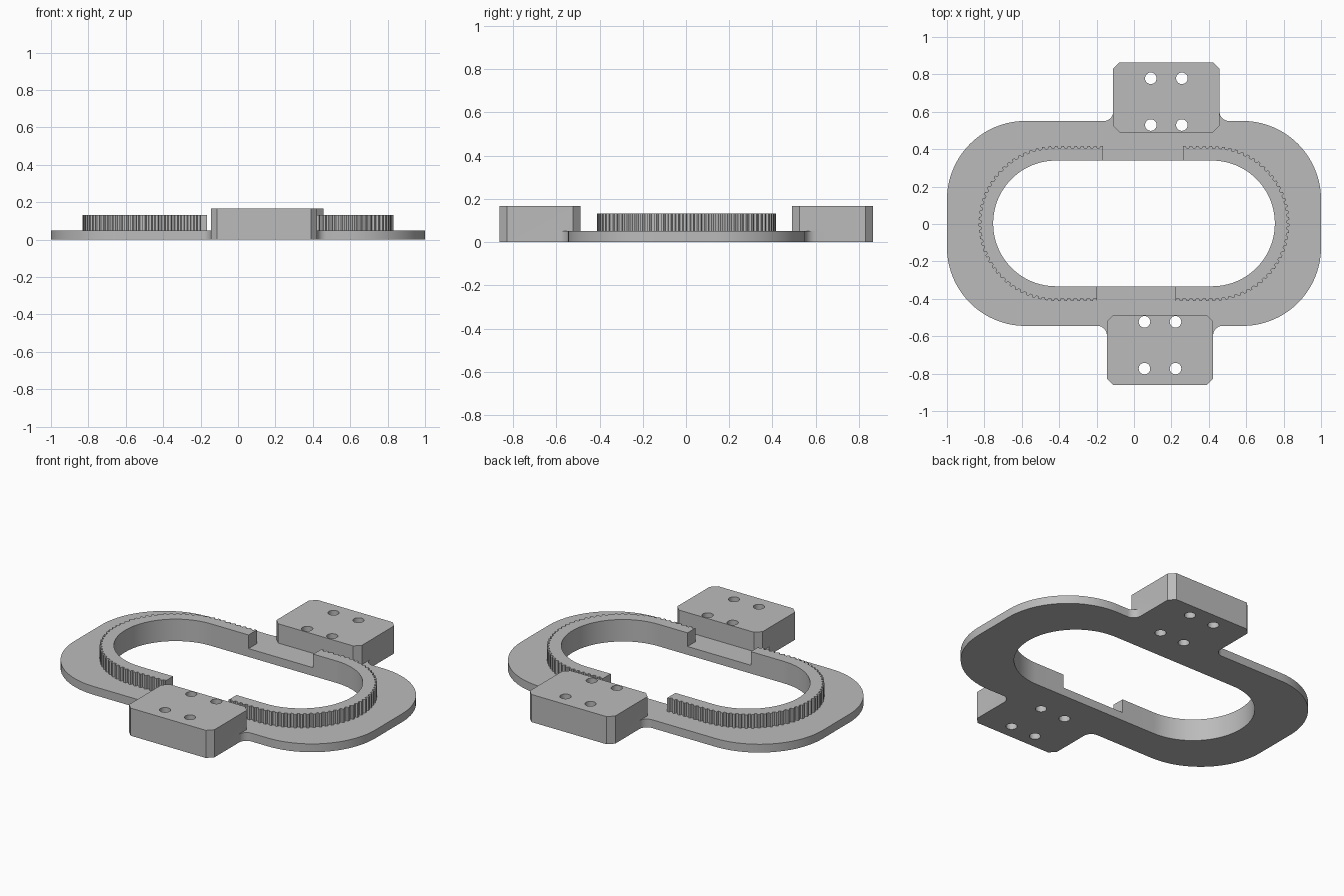
import bpy, bmesh
from math import pi, sin, cos, radians

if "Cube" in bpy.data.objects:
    bpy.data.objects.remove(bpy.data.objects["Cube"])

PLATE_Z, RAIL_Z, BLOCK_Z = 0.05, 0.132, 0.166
MID_Y = 0.003                       # slight offset of the oval from centre
END_X = 0.417                       # centres of the rounded ends
HOLE_R = 0.336

grey = bpy.data.materials.new("plain grey")
grey.use_nodes = True
colour = (0.5, 0.5, 0.5, 1)
grey.diffuse_color = colour
grey.node_tree.nodes["Principled BSDF"].inputs["Base Color"].default_value = colour


def prism(name, outline, z0, z1):
    """Extrude a closed 2D outline into a solid."""
    bm = bmesh.new()
    face = bm.faces.new([bm.verts.new((x, y, z0)) for x, y in outline])
    top = bmesh.ops.extrude_face_region(bm, geom=[face])["geom"]
    verts = [v for v in top if isinstance(v, bmesh.types.BMVert)]
    bmesh.ops.translate(bm, verts=verts, vec=(0, 0, z1 - z0))
    bmesh.ops.recalc_face_normals(bm, faces=bm.faces)
    mesh = bpy.data.meshes.new(name)
    bm.to_mesh(mesh)
    bm.free()
    mesh.materials.append(grey)
    ob = bpy.data.objects.new(name, mesh)
    bpy.context.collection.objects.link(ob)
    return ob


def arc(cx, cy, r, a0, a1, n):
    steps = [radians(a0 + (a1 - a0) * i / n) for i in range(n + 1)]
    return [(cx + r * cos(a), cy + r * sin(a)) for a in steps]


def rounded_box(hx, hy, r, n, cx=0, cy=0):
    pts = []
    for sx, sy, a in ((1, 1, 0), (-1, 1, 90), (-1, -1, 180), (1, -1, 270)):
        pts += arc(cx + sx * (hx - r), cy + sy * (hy - r), r, a, a + 90, n)
    return pts


def combine(body, tool, operation):
    """Apply a boolean to the body and discard the tool."""
    mod = body.modifiers.new(tool.name, "BOOLEAN")
    mod.operation, mod.solver, mod.object = operation, "EXACT", tool
    bpy.context.view_layer.objects.active = body
    bpy.ops.object.modifier_apply(modifier=mod.name)
    bpy.data.objects.remove(tool)


def rail_outline(side, x_top, x_bottom, r=0.414, depth=0.012, pitch=0.035):
    """Toothed outer edge, from the top end round to the bottom end."""
    a, b = END_X - x_top, END_X - x_bottom
    total = a + pi * r + b

    def point(s, rad):
        if s < a:
            x, y = x_top + s, rad
        elif s < a + pi * r:
            t = pi / 2 - (s - a) / r
            x, y = END_X + rad * cos(t), rad * sin(t)
        else:
            x, y = END_X - (s - a - pi * r), -rad
        return side * x, y + MID_Y

    count = round(total / pitch)
    pts = []
    for i in range(count):
        for frac, rad in ((0, r), (0.35, r), (0.5, r - depth), (0.85, r - depth)):
            pts.append(point((i + frac) * total / count, rad))
    pts.append(point(total, r))
    return pts + [(side * x_bottom, -0.2), (side * x_top, 0.2)]


# Base plate
body = prism("track_base", rounded_box(1, 0.548, 0.42, 20, 0, MID_Y), 0, PLATE_Z)
edge, flare = 0.548, 0.05

# Two mounting blocks with chamfered corners, and their filleted roots
for name, sy, cx in (("back", 1, 0.173), ("front", -1, 0.139)):
    y_edge = sy * edge + MID_Y
    half = 0.284
    root = arc(cx + half + flare, y_edge + sy * flare, flare, -90 * sy, -180 * sy, 8)
    root = [(cx + half + flare, y_edge - sy * flare)] + root
    root += [(2 * cx - x, y) for x, y in reversed(root)]
    combine(body, prism(name + "_block_root", root, 0, PLATE_Z), "UNION")
    block = rounded_box(half, 0.187, 0.034, 1, cx, sy * 0.676 + MID_Y / 2)
    combine(body, prism(name + "_block", block, 0, BLOCK_Z), "UNION")

# Toothed rails
for name, side, top, bottom in (("left", 1, 0.263, 0.223), ("right", -1, 0.167, 0.198)):
    rail = prism(name + "_rail", rail_outline(side, top, bottom), 0.02, RAIL_Z)
    combine(body, rail, "UNION")

# Central opening
opening = rounded_box(END_X + HOLE_R, HOLE_R, HOLE_R - 0.0005, 24, 0, MID_Y)
combine(body, prism("opening", opening, -0.1, 0.3), "DIFFERENCE")

# Four bolt holes through each block
for sy, cx in ((1, 0.173), (-1, 0.139)):
    for dx in (-0.083, 0.083):
        for y in (0.526, 0.776):
            ring = arc(cx + dx, sy * y + MID_Y, 0.031, 0, 345, 23)
            combine(body, prism("bolt_hole", ring, -0.1, 0.3), "DIFFERENCE")

# Smooth curved walls, crisp edges
bpy.ops.object.select_all(action="DESELECT")
body.select_set(True)
bpy.context.view_layer.objects.active = body
bpy.ops.object.shade_smooth_by_angle(angle=radians(25))
